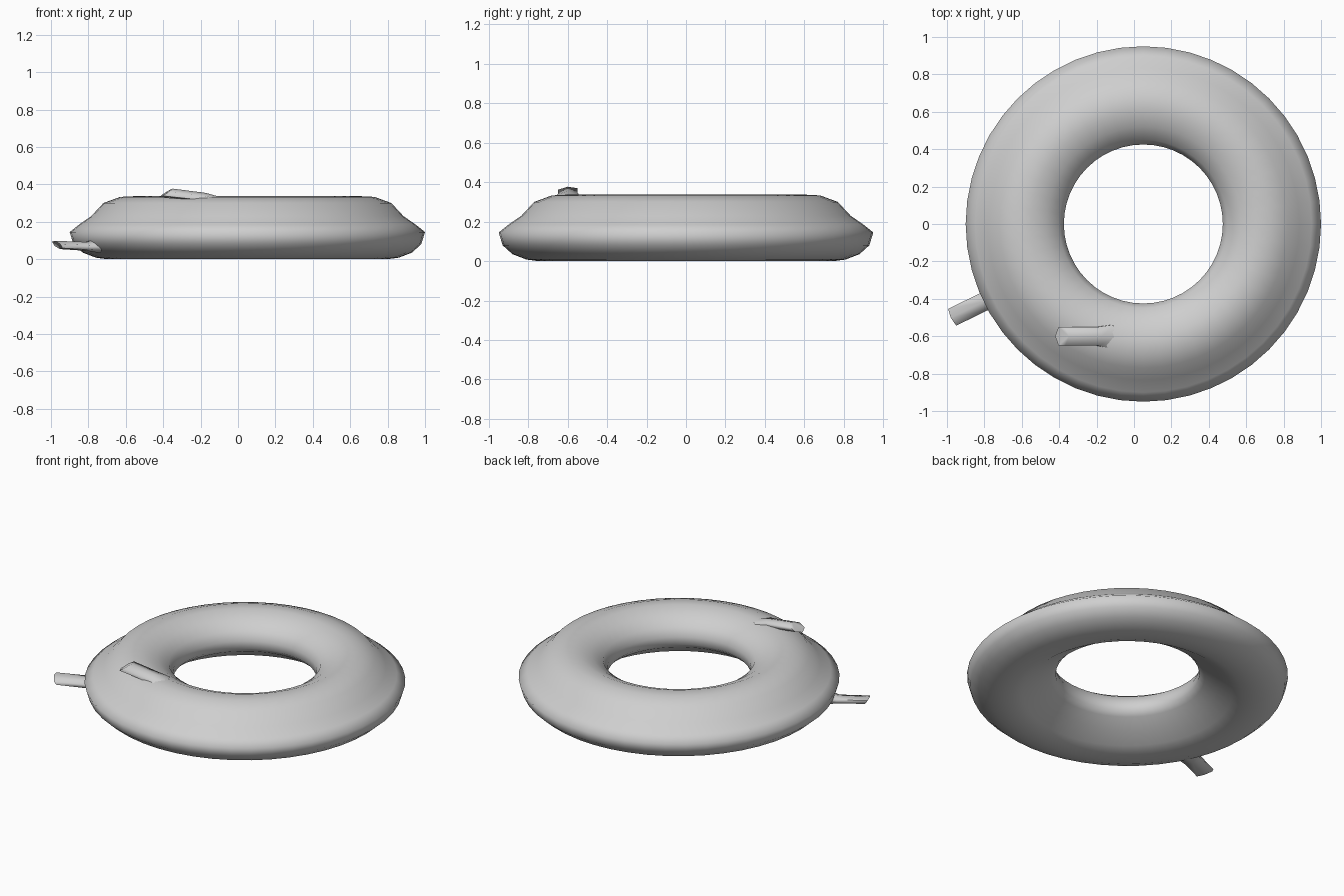
import bpy, bmesh, math
from mathutils import Vector

cube = bpy.data.objects.get("Cube")
if cube:
    bpy.data.objects.remove(cube)

CENTRE = Vector((0.05, 0, 0))

grey = bpy.data.materials.new("grey_rubber")
grey.use_nodes = True
colour = (0.62, 0.62, 0.62, 1)
grey.diffuse_color = colour
grey.node_tree.nodes["Principled BSDF"].inputs["Base Color"].default_value = colour


def finish(name, bm, angle):
    bmesh.ops.recalc_face_normals(bm, faces=bm.faces)
    mesh = bpy.data.meshes.new(name)
    bm.to_mesh(mesh)
    bm.free()
    mesh.materials.append(grey)
    obj = bpy.data.objects.new(name, mesh)
    bpy.context.collection.objects.link(obj)
    bpy.ops.object.select_all(action='DESELECT')
    obj.select_set(True)
    bpy.context.view_layer.objects.active = obj
    bpy.ops.object.shade_smooth_by_angle(angle=math.radians(angle))


def bridge(bm, a, b):
    for i in range(len(a)):
        j = (i + 1) % len(a)
        bm.faces.new((a[i], a[j], b[j], b[i]))


def nozzle(name, sections, sides=6):
    """Tube through sections given as centre, half-width and half-height vectors."""
    bm = bmesh.new()
    rings = []
    for c, u, v in sections:
        angles = [math.tau * (i + 0.5) / sides for i in range(sides)]
        rings.append([bm.verts.new(c + u * math.cos(a) * 1.15 + v * math.sin(a))
                      for a in angles])
    for a, b in zip(rings, rings[1:]):
        bridge(bm, a, b)
    bm.faces.new(rings[0])
    bm.faces.new(rings[-1])
    finish(name, bm, 80)


# Inflated ring: closed profile of radius and height, turned about z
profile = [(0.95, 0.145), (0.90, 0.185), (0.835, 0.23), (0.77, 0.30),
           (0.68, 0.333), (0.60, 0.337), (0.52, 0.305), (0.45, 0.26),
           (0.425, 0.205), (0.425, 0.155), (0.455, 0.125), (0.53, 0.078),
           (0.62, 0.023), (0.68, 0.002), (0.75, 0), (0.81, 0.008),
           (0.88, 0.035), (0.93, 0.08)]
STEPS = 48
bm = bmesh.new()
rings = []
for i in range(STEPS):
    a = math.tau * i / STEPS
    rings.append([bm.verts.new(CENTRE + Vector((r * math.cos(a), r * math.sin(a), z)))
                  for r, z in profile])
for i in range(STEPS):
    bridge(bm, rings[i], rings[(i + 1) % STEPS])
finish("inflated_ring", bm, 100)

# Side valve: flat stem pointing outward, flared where it meets the ring
angle = math.radians(206)
out = Vector((math.cos(angle), math.sin(angle), 0))
side = Vector((-out.y, out.x, 0))
up = Vector((0, 0, 1))
width = side * 0.05 - up * 0.006
nozzle("side_valve", [
    (CENTRE + out * 0.86 + up * 0.08, side * 0.075, up * 0.05),
    (CENTRE + out * 0.95 + up * 0.068, width, up * 0.024),
    (CENTRE + out * 1.13 + up * 0.076, width, up * 0.022 + out * 0.015)])

# Top valve: short stem lying on the ring with a slanted end
across = Vector((0, 0.05, 0.004))
nozzle("top_valve", [
    (Vector((-0.12, -0.605, 0.322)), across * 1.3, Vector((0.02, 0, 0.012))),
    (Vector((-0.20, -0.60, 0.333)), across, Vector((0.03, 0, 0.021))),
    (Vector((-0.385, -0.60, 0.354)), across, Vector((0.037, 0, 0.023)))])
